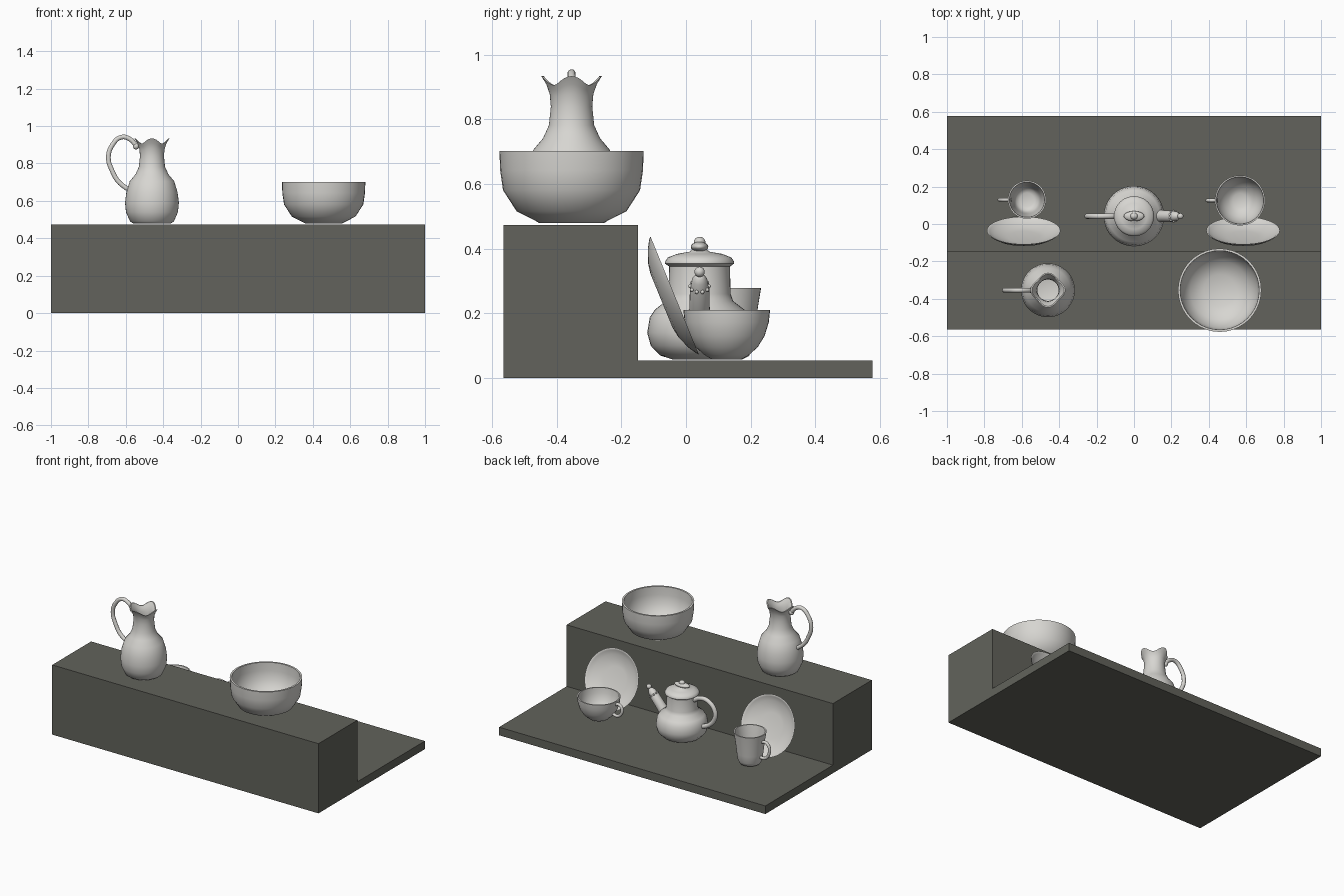
import bpy, bmesh, math
from mathutils import Matrix, Vector

if "Cube" in bpy.data.objects:
    bpy.data.objects.remove(bpy.data.objects["Cube"], do_unlink=True)


def material(name, rgb):
    m = bpy.data.materials.new(name)
    m.use_nodes = True
    m.diffuse_color = (*rgb, 1)
    m.node_tree.nodes["Principled BSDF"].inputs["Base Color"].default_value = (*rgb, 1)
    return m


CERAMIC = material("white ceramic", (0.68, 0.67, 0.64))
STONE = material("dark olive grey", (0.122, 0.124, 0.106))


def finish(name, mesh, mat, smooth=True):
    ob = bpy.data.objects.new(name, mesh)
    bpy.context.collection.objects.link(ob)
    mesh.materials.clear()
    mesh.materials.append(mat)
    if smooth:
        bpy.ops.object.select_all(action="DESELECT")
        ob.select_set(True)
        bpy.context.view_layer.objects.active = ob
        bpy.ops.object.shade_smooth_by_angle(angle=math.radians(50))
    return ob


def from_bmesh(name, bm, mat, smooth=True):
    bmesh.ops.recalc_face_normals(bm, faces=bm.faces)
    mesh = bpy.data.meshes.new(name)
    bm.to_mesh(mesh)
    bm.free()
    return finish(name, mesh, mat, smooth)


def lathe(name, profile, place, wall=0, shape=None, sides=40):
    """Revolve an (radius, height) profile; a wall makes it a hollow vessel."""
    pts = [(0, profile[0][1])] + list(profile)
    if wall:
        low, high = profile[0][1], profile[-1][1]
        inner = [(r - wall, z + wall * (high - z) / (high - low)) for r, z in reversed(profile)]
        pts += inner + [(0, inner[-1][1])]
    else:
        pts.append((0, profile[-1][1]))
    bm = bmesh.new()
    vs = [bm.verts.new((r, 0, z)) for r, z in pts]
    es = [bm.edges.new(pair) for pair in zip(vs, vs[1:])]
    bmesh.ops.spin(bm, geom=vs + es, axis=(0, 0, 1), cent=(0, 0, 0),
                   angle=math.tau, steps=sides, use_duplicate=False)
    bmesh.ops.remove_doubles(bm, verts=bm.verts, dist=0.0005)
    if shape:
        for v in bm.verts:
            shape(v.co)
    bm.transform(place if isinstance(place, Matrix) else Matrix.Translation(place))
    return from_bmesh(name, bm, CERAMIC)


def ball(name, centre, radii):
    bm = bmesh.new()
    bmesh.ops.create_uvsphere(bm, u_segments=20, v_segments=12, radius=1)
    bm.transform(Matrix.Translation(centre) @ Matrix.Diagonal((*radii, 1)))
    return from_bmesh(name, bm, CERAMIC)


def handle(name, y, radius, points):
    """Sweep a round tube along a path of (x, z) points."""
    cu = bpy.data.curves.new(name, "CURVE")
    cu.dimensions = "3D"
    cu.bevel_depth, cu.bevel_resolution, cu.resolution_u = radius, 3, 6
    cu.use_fill_caps = True
    sp = cu.splines.new("BEZIER")
    sp.bezier_points.add(len(points) - 1)
    for bp, (x, z) in zip(sp.bezier_points, points):
        bp.co = (x, y, z)
        bp.handle_left_type = bp.handle_right_type = "AUTO"
    tmp = bpy.data.objects.new(name, cu)
    bpy.context.collection.objects.link(tmp)
    bpy.context.view_layer.update()
    mesh = bpy.data.meshes.new_from_object(tmp.evaluated_get(bpy.context.evaluated_depsgraph_get()))
    bpy.data.objects.remove(tmp, do_unlink=True)
    return finish(name, mesh, CERAMIC)


# Stepped display stand
bm = bmesh.new()
outline = [(-0.565, 0), (0.577, 0), (0.577, 0.055), (-0.148, 0.055), (-0.148, 0.473), (-0.565, 0.473)]
side = bm.faces.new([bm.verts.new((-1, y, z)) for y, z in outline])
ext = bmesh.ops.extrude_face_region(bm, geom=[side])["geom"]
bmesh.ops.translate(bm, vec=(2, 0, 0), verts=[g for g in ext if isinstance(g, bmesh.types.BMVert)])
from_bmesh("display_stand", bm, STONE, smooth=False)

# Large bowl on the upper step
lathe("large_bowl", [(0.097, 0.479), (0.17, 0.516), (0.212, 0.581), (0.221, 0.643), (0.223, 0.702)],
      (0.458, -0.354, 0), wall=0.012)


# Pitcher with a wavy four-cornered lip
def wavy_lip(co):
    w = min(max((co.z - 0.86) / 0.06, 0), 1)
    wave = w * math.cos(4 * math.atan2(co.y, co.x))
    co.x *= 1 + 0.09 * wave
    co.y *= 1 + 0.09 * wave
    co.z += 0.014 * wave


lathe("pitcher_body", [(0.1, 0.479), (0.117, 0.49), (0.139, 0.54), (0.144, 0.59), (0.137, 0.645),
                       (0.119, 0.705), (0.088, 0.742), (0.07, 0.782), (0.064, 0.84), (0.066, 0.875),
                       (0.074, 0.9), (0.086, 0.92)],
      (-0.46, -0.354, 0), wall=0.007, shape=wavy_lip, sides=48)
handle("pitcher_handle", -0.354, 0.013,
       [(-0.54, 0.888), (-0.575, 0.928), (-0.623, 0.941), (-0.671, 0.9), (-0.693, 0.832),
        (-0.671, 0.757), (-0.639, 0.703), (-0.59, 0.663)])
ball("pitcher_thumb_knob", (-0.545, -0.354, 0.892), (0.017, 0.017, 0.017))

# Teapot body, lid and finial
POT_Y = 0.042
lathe("teapot_body", [(0.085, 0.058), (0.122, 0.07), (0.151, 0.1), (0.162, 0.14), (0.154, 0.188),
                      (0.138, 0.212), (0.104, 0.238), (0.096, 0.26), (0.094, 0.345)], (0, POT_Y, 0))
lathe("teapot_lid", [(0.094, 0.345), (0.107, 0.354), (0.107, 0.36), (0.098, 0.373), (0.07, 0.384),
                     (0.03, 0.391), (0.022, 0.4)], (0, POT_Y, 0))
ball("lid_bow_knob", (0, POT_Y, 0.406), (0.055, 0.027, 0.016))
ball("lid_finial", (0, POT_Y, 0.42), (0.02, 0.018, 0.017))
handle("teapot_handle", POT_Y, 0.015,
       [(-0.085, 0.325), (-0.14, 0.352), (-0.2, 0.345), (-0.247, 0.29), (-0.24, 0.23),
        (-0.2, 0.185), (-0.14, 0.16)])

# Straight spout with a capped, beaded end
spout_dir = Vector((0.64, 0, 0.77))
spout = Matrix.Translation((0.1, POT_Y, 0.15)) @ spout_dir.to_track_quat("Z", "Y").to_matrix().to_4x4()
lathe("teapot_spout", [(0.036, 0), (0.031, 0.1), (0.03, 0.17), (0.026, 0.182), (0.024, 0.2),
                       (0.016, 0.213), (0.009, 0.22)], spout, sides=24)
ball("spout_cap_ball", spout @ Vector((0, 0, 0.232)), (0.016, 0.016, 0.016))
for i in range(10):
    a = math.tau * i / 10
    ball("spout_bead", spout @ Vector((0.029 * math.cos(a), 0.029 * math.sin(a), 0.174)), (0.006,) * 3)

# Wide cup
lathe("wide_cup", [(0.046, 0.058), (0.07, 0.072), (0.096, 0.096), (0.117, 0.13), (0.13, 0.172), (0.134, 0.21)],
      (0.567, 0.126, 0), wall=0.008)
handle("wide_cup_handle", 0.126, 0.01,
       [(0.445, 0.185), (0.415, 0.192), (0.393, 0.17), (0.398, 0.135), (0.425, 0.112), (0.465, 0.118)])

# Tall cup
lathe("tall_cup", [(0.045, 0.058), (0.065, 0.068), (0.076, 0.09), (0.083, 0.14), (0.091, 0.21), (0.102, 0.278)],
      (-0.572, 0.13, 0), wall=0.008)
handle("tall_cup_handle", 0.13, 0.01,
       [(-0.655, 0.225), (-0.69, 0.232), (-0.716, 0.205), (-0.712, 0.155), (-0.688, 0.125), (-0.645, 0.12)])

# Dished plates leaning on the step
for name, x in (("plate_right", -0.59), ("plate_left", 0.583)):
    lean = Matrix.Translation((x, -0.037, 0.255)) @ Matrix.Rotation(math.radians(-67.7), 4, "X")
    lathe(name, [(0.09, -0.042), (0.125, -0.036), (0.165, -0.02), (0.19, -0.005), (0.197, 0.002)],
          lean, wall=0.007)
